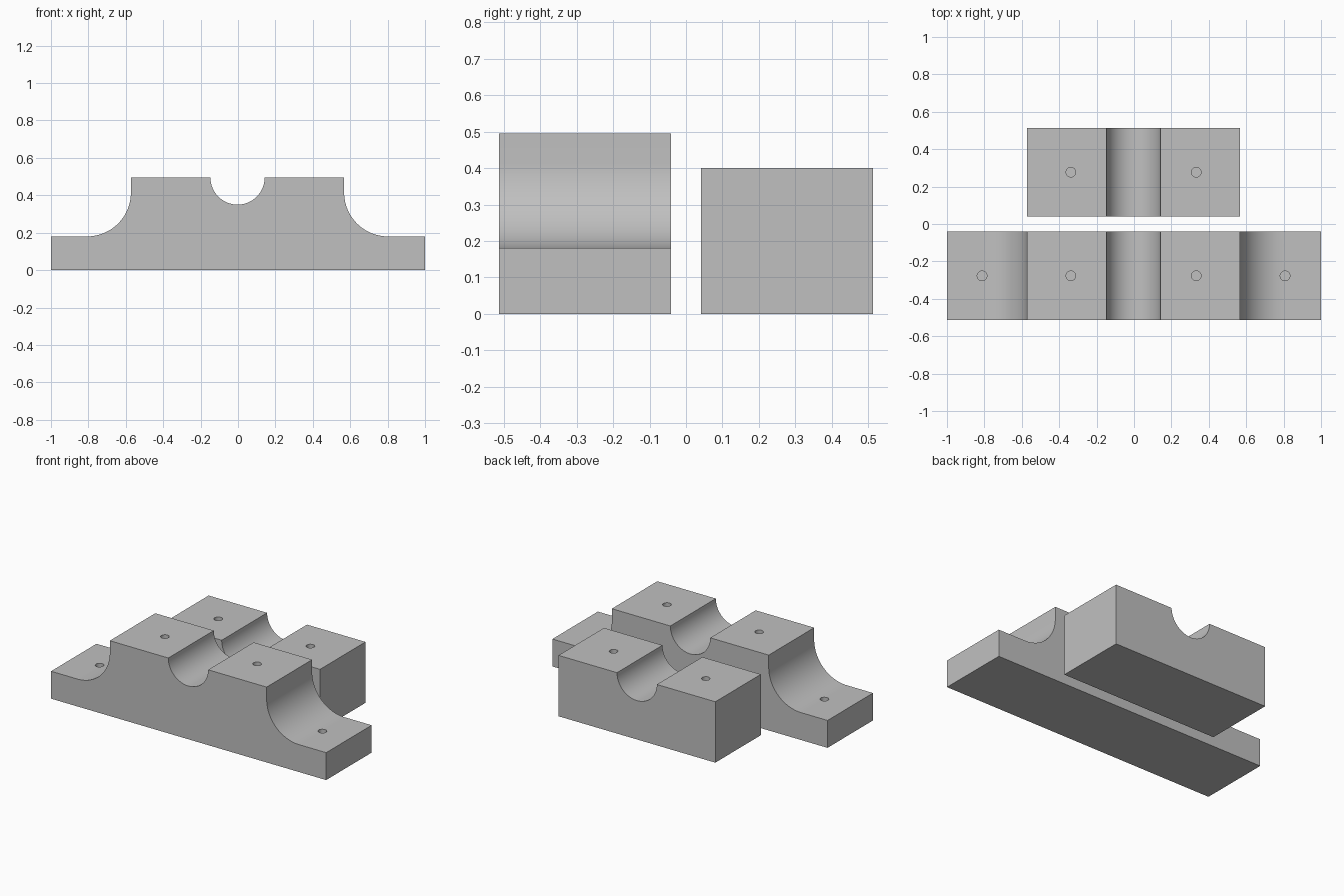
import bpy, bmesh, math

if "Cube" in bpy.data.objects:
    bpy.data.objects.remove(bpy.data.objects["Cube"])

CX = -0.0025          # shared centre line of grooves, shoulders and holes
DEPTH = 0.472         # block size along y
GROOVE_R = 0.145
HALF = 0.57           # half width of the raised body

steel = bpy.data.materials.new("plain_grey")
steel.diffuse_color = (0.527, 0.527, 0.527, 1)
steel.use_nodes = True
steel.node_tree.nodes["Principled BSDF"].inputs["Base Color"].default_value = steel.diffuse_color


def arc(cx, cz, r, a0, a1, n=28):
    """Points on an arc in the xz plane, angles in degrees."""
    return [(cx + r * math.cos(math.radians(a0 + (a1 - a0) * i / n)),
             cz + r * math.sin(math.radians(a0 + (a1 - a0) * i / n)))
            for i in range(n + 1)]


def extrude_profile(name, pts, yc):
    """Solid block from an xz outline, centred on yc."""
    bm = bmesh.new()
    face = bm.faces.new([bm.verts.new((x, yc - DEPTH / 2, z)) for x, z in pts])
    out = bmesh.ops.extrude_face_region(bm, geom=[face])
    verts = [g for g in out["geom"] if isinstance(g, bmesh.types.BMVert)]
    bmesh.ops.translate(bm, verts=verts, vec=(0, DEPTH, 0))
    bmesh.ops.recalc_face_normals(bm, faces=bm.faces)
    me = bpy.data.meshes.new(name)
    bm.to_mesh(me)
    bm.free()
    me.materials.append(steel)
    ob = bpy.data.objects.new(name, me)
    bpy.context.collection.objects.link(ob)
    return ob


def drill(ob, holes, yc):
    """Cut blind screw holes: (x offset, surface height, depth), mirrored in x."""
    for off, top, depth in holes:
        for s in (-1, 1):
            bpy.ops.mesh.primitive_cylinder_add(
                vertices=24, radius=0.026, depth=depth + 0.1,
                location=(CX + s * off, yc, top + (0.1 - depth) / 2))
            cutter = bpy.context.object
            cutter.data.materials.append(steel)
            mod = ob.modifiers.new("hole", 'BOOLEAN')
            mod.operation, mod.solver, mod.object = 'DIFFERENCE', 'EXACT', cutter
            bpy.context.view_layer.objects.active = ob
            bpy.ops.object.modifier_apply(modifier=mod.name)
            bpy.data.objects.remove(cutter)
    bpy.ops.object.select_all(action='DESELECT')
    ob.select_set(True)
    bpy.context.view_layer.objects.active = ob
    bpy.ops.object.shade_smooth_by_angle(angle=math.radians(30))


# Front clamp base: raised body, round groove, coved shoulders, low flanges
TOP, FLANGE, COVE_R = 0.495, 0.18, 0.235
cove_z = FLANGE + COVE_R
pts = [(-1, 0), (1, 0), (1, FLANGE)]
pts += arc(CX + HALF + COVE_R, cove_z, COVE_R, 270, 180)
pts += [(CX + HALF, TOP)]
pts += arc(CX, TOP, GROOVE_R, 360, 180)
pts += [(CX - HALF, TOP)]
pts += arc(CX - HALF - COVE_R, cove_z, COVE_R, 0, -90)
pts += [(-1, FLANGE)]
base = extrude_profile("clamp_base", pts, -0.277)
drill(base, [(0.335, TOP, 0.2), (0.81, FLANGE, 0.12)], -0.277)

# Rear clamp cap: plain block with the matching groove
CAP = 0.4
pts = [(CX - HALF, 0), (CX + HALF, 0), (CX + HALF, CAP)]
pts += arc(CX, CAP, GROOVE_R, 360, 180)
pts += [(CX - HALF, CAP)]
cap = extrude_profile("clamp_cap", pts, 0.277)
drill(cap, [(0.335, CAP, 0.2)], 0.277)
